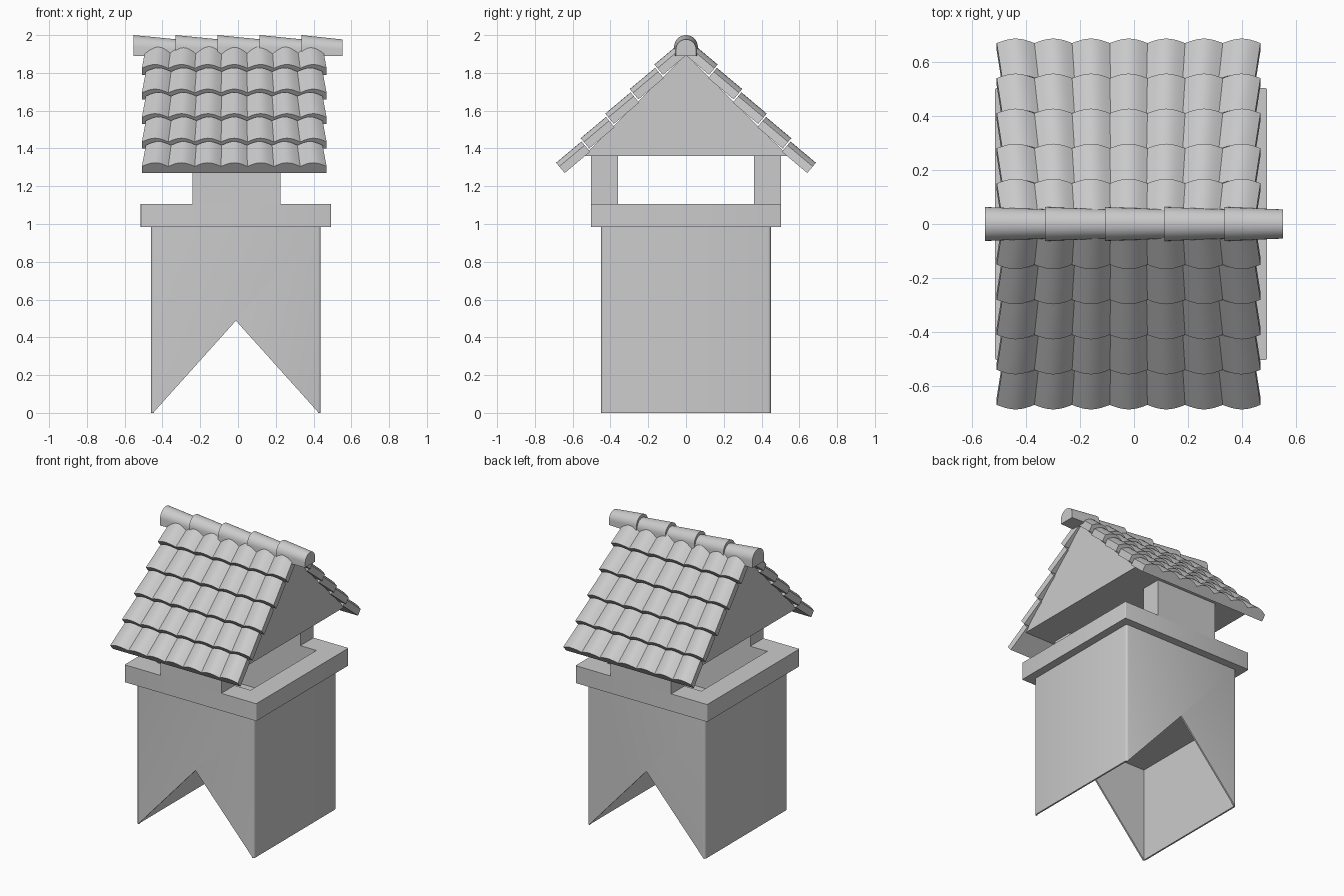
import bpy, bmesh, math

cube = bpy.data.objects.get("Cube")
if cube:
    bpy.data.objects.remove(cube, do_unlink=True)

grey = bpy.data.materials.new("plain_grey")
grey.use_nodes = True
grey.diffuse_color = (0.6, 0.6, 0.6, 1)
grey.node_tree.nodes["Principled BSDF"].inputs["Base Color"].default_value = (0.6, 0.6, 0.6, 1)


def finish(bm, name, smooth=True):
    bmesh.ops.recalc_face_normals(bm, faces=bm.faces)
    mesh = bpy.data.meshes.new(name)
    bm.to_mesh(mesh)
    bm.free()
    obj = bpy.data.objects.new(name, mesh)
    bpy.context.collection.objects.link(obj)
    mesh.materials.append(grey)
    if smooth:
        bpy.ops.object.select_all(action="DESELECT")
        obj.select_set(True)
        bpy.context.view_layer.objects.active = obj
        bpy.ops.object.shade_smooth_by_angle(angle=math.radians(35))
    return obj


def loft(bm, ring_a, ring_b):
    """Closed solid between two matching outlines."""
    a = [bm.verts.new(p) for p in ring_a]
    b = [bm.verts.new(p) for p in ring_b]
    bm.faces.new(a)
    bm.faces.new(b[::-1])
    n = len(a)
    for i in range(n):
        j = (i + 1) % n
        bm.faces.new((a[i], b[i], b[j], a[j]))


def box(name, x0, x1, y0, y1, z0, z1, bevel=0.0):
    bm = bmesh.new()
    outline = [(x0, y0), (x1, y0), (x1, y1), (x0, y1)]
    loft(bm, [(x, y, z0) for x, y in outline], [(x, y, z1) for x, y in outline])
    if bevel:
        upright = [e for e in bm.edges if abs(e.verts[0].co.z - e.verts[1].co.z) > 0.01]
        bmesh.ops.bevel(bm, geom=upright, offset=bevel, segments=3, profile=0.5, affect="EDGES")
    return finish(bm, name, smooth=bevel > 0)


def prism(name, outline, axis, start, end):
    """Extrude a two-dimensional outline along x or y."""
    bm = bmesh.new()
    place = (lambda p, d: (d, p[0], p[1])) if axis == "x" else (lambda p, d: (p[0], d, p[1]))
    loft(bm, [place(p, start) for p in outline], [place(p, end) for p in outline])
    return finish(bm, name, smooth=False)


def cut(obj, cutter):
    cutter.hide_render = True
    mod = obj.modifiers.new("cut", "BOOLEAN")
    mod.operation = "DIFFERENCE"
    mod.solver = "EXACT"
    mod.object = cutter
    bpy.ops.object.select_all(action="DESELECT")
    obj.select_set(True)
    bpy.context.view_layer.objects.active = obj
    bpy.ops.object.modifier_apply(modifier=mod.name)
    bpy.data.objects.remove(cutter, do_unlink=True)


# Hollow shaft with a notch through its front and back walls
MID = -0.011
shaft = box("chimney_shaft", -0.46, 0.438, -0.449, 0.449, 0, 0.99, bevel=0.015)
cut(shaft, box("cavity_cutter", -0.449, 0.427, -0.438, 0.438, -0.1, 0.65))
notch = [(-0.445, -0.05), (0.423, -0.05), (0.423, 0.005), (MID, 0.488), (-0.445, 0.005)]
cut(shaft, prism("notch_cutter", notch, "y", -0.6, 0.6))

# Collar, with the flue opening running down into the shaft
collar = box("collar", -0.515, 0.493, -0.504, 0.504, 0.985, 1.105, bevel=0.006)
for part in (shaft, collar):
    cut(part, box("flue_cutter", -0.37, 0.348, -0.36, 0.36, 0.72, 1.3))

# Posts carrying the roof
for side, name in ((-1, "front_post"), (1, "back_post")):
    y0, y1 = sorted((side * 0.36, side * 0.504))
    box(name, -0.24, 0.225, y0, y1, 1.1, 1.365)

# Solid gable block under the tiles
prism("gable_block", [(-0.54, 1.36), (0.54, 1.36), (0, 1.9)], "x", -0.47, 0.437)

# Roof tile courses: seven arched columns, flaring at the lower edge
COLUMNS, STEPS = 7, 8
TILT = math.radians(40)


def course_outline(half_width, y, z, side):
    flat = [(-half_width, 0), (half_width, 0)]
    count = COLUMNS * STEPS
    arches = []
    for i in range(count, -1, -1):
        bump = math.sin(math.pi * (i % STEPS) / STEPS)
        arches.append((half_width * (2 * i / count - 1), 0.045 + 0.026 * bump))
    return [(x - 0.02, side * (y + n * math.sin(TILT)), z + n * math.cos(TILT))
            for x, n in flat + arches]


for side, label in ((-1, "front"), (1, "back")):
    for row in range(5):
        y, z = 0.642 - 0.13 * row, 1.27 + 0.13 * row
        length = 0.175
        bm = bmesh.new()
        loft(bm, course_outline(0.489, y, z, side),
             course_outline(0.468, y - length * math.cos(TILT), z + length * math.sin(TILT), side))
        finish(bm, f"{label}_tile_course_{row + 1}")


# Ridge caps: tapered arches, each overlapping the next
def cap_outline(x, radius, top):
    centre = top - radius
    arch = [(x, radius * math.cos(a), centre + radius * math.sin(a))
            for a in (math.pi * i / 16 for i in range(17))]
    return [(x, -radius, 1.89), (x, radius, 1.89)] + arch


PITCH = 0.222
for i in range(5):
    start = -0.552 + PITCH * i
    end = min(start + PITCH + 0.01, 0.552)
    bm = bmesh.new()
    loft(bm, cap_outline(start, 0.063, 2.0), cap_outline(end, 0.054, 1.977))
    finish(bm, f"ridge_cap_{i + 1}")
